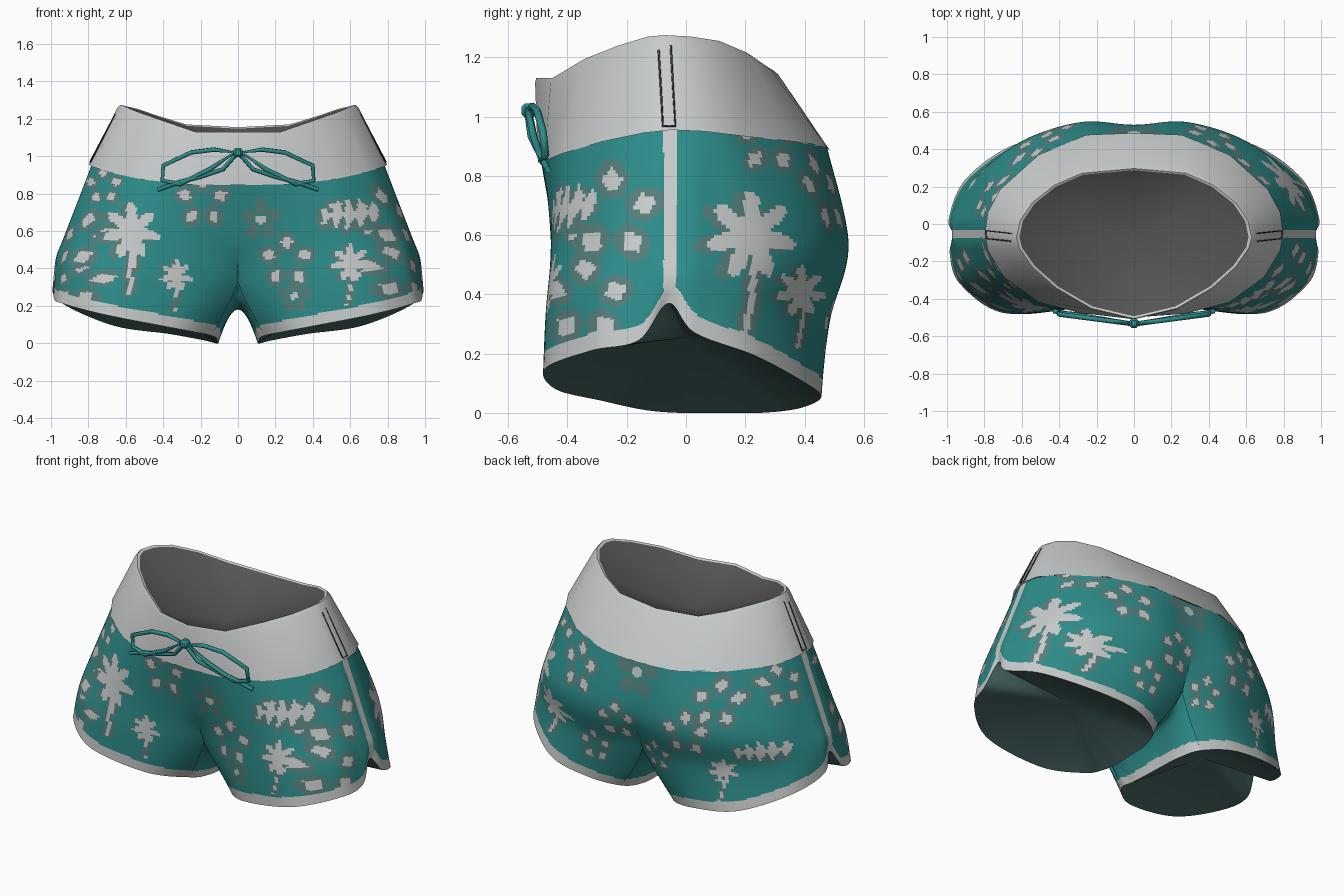
import bpy, bmesh, math
from mathutils import Vector as V

if "Cube" in bpy.data.objects:
    bpy.data.objects.remove(bpy.data.objects["Cube"])

def mat(name, r, g, b):
    m = bpy.data.materials.new(name)
    m.diffuse_color = (r, g, b, 1)
    m.use_nodes = True
    m.node_tree.nodes["Principled BSDF"].inputs["Base Color"].default_value = m.diffuse_color
    return m

TEAL = mat("teal cloth", 0.026, 0.265, 0.255)
GREY = mat("muted teal print", 0.09, 0.21, 0.20)
WHITE = mat("pale grey trim", 0.58, 0.60, 0.60)
LEGIN = mat("dark teal lining", 0.07, 0.145, 0.142)
WAISTIN = mat("dark grey lining", 0.09, 0.09, 0.09)
SEAM = mat("seam grey", 0.06, 0.06, 0.06)

# Half rings, front centre -> side -> back centre (legs carry on round the inner thigh)
TOP = [(0, -.51, 1.13), (.23, -.455, 1.13), (.42, -.345, 1.195), (.55, -.23, 1.24), (.62, -.13, 1.27),
       (.635, -.07, 1.275), (.615, .02, 1.27), (.55, .115, 1.255), (.43, .21, 1.215), (.28, .275, 1.17), (0, .30, 1.155)]
WAIST = [(0, -.49, .85), (.27, -.47, .855), (.5, -.41, .88), (.68, -.28, .92), (.765, -.14, .95), (.78, -.05, .96),
         (.765, .06, .955), (.7, .18, .94), (.5, .36, .92), (.25, .465, .9), (0, .475, .89)]
HIP = [(0, -.43, .55), (.3, -.455, .56), (.6, -.435, .57), (.83, -.29, .58), (.91, -.15, .58), (.925, -.05, .58),
       (.91, .06, .58), (.79, .28, .58), (.58, .45, .57), (.28, .545, .57), (0, .53, .57)]
THIGH = [(0, -.345, .33), (.26, -.44, .34), (.64, -.465, .36), (.89, -.32, .40), (.96, -.14, .43), (.97, -.05, .46),
         (.965, .05, .43), (.87, .23, .36), (.62, .40, .33), (.29, .485, .31), (0, .435, .32),
         (0, .32, .215), (0, .12, .185), (0, -.08, .185), (0, -.25, .215)]
HEM = [(.14, -.28, .04), (.34, -.44, .08), (.70, -.475, .15), (.93, -.32, .21), (.985, -.16, .245), (.965, -.06, .37),
       (.99, .03, .27), (.9, .24, .19), (.65, .42, .09), (.37, .455, .05), (.18, .38, .015),
       (.12, .25, 0), (.11, .1, 0), (.105, -.02, 0), (.11, -.14, .01)]
N = 16  # fine steps per column

def cr(a, b, c, d, t):
    return 0.5 * (2*b + (c-a)*t + (2*a - 5*b + 4*c - d)*t*t + (3*b - a - 3*c + d)*t**3)

def dense(ring, closed):
    p = [V(q) for q in ring]
    flip = lambda q: V((-q.x, q.y, q.z))
    n = len(p)
    ext = [p[-1]] + p + [p[0], p[1]] if closed else [flip(p[1])] + p + [flip(p[-2])]
    out = [cr(*ext[i:i+4], k/N) for i in range(n if closed else n-1) for k in range(N)]
    return out if closed else out + [p[-1]]

def finish(bm, name, mats, angle=40):
    me = bpy.data.meshes.new(name)
    bm.to_mesh(me)
    bm.free()
    for m in mats:
        me.materials.append(m)
    me.polygons.foreach_set("use_smooth", [True] * len(me.polygons))
    me.set_sharp_from_angle(angle=math.radians(angle))
    ob = bpy.data.objects.new(name, me)
    bpy.context.collection.objects.link(ob)
    return ob

# Printed motifs: each returns 2 for pale, 1 for muted, 0 for none, in units of its radius
def flower(u, v):
    rho, th = math.hypot(u, v), math.atan2(v, u) - math.pi/2
    d = (th + math.pi/5) % (2*math.pi/5) - math.pi/5
    x, y = rho*math.cos(d) - .72, rho*math.sin(d)
    if abs(x) + abs(y)*1.1 < .27:
        return 2
    return 1 if math.hypot(x*.85, y) < .36 and rho > .32 else 0

def dull_flower(u, v):
    return min(1, flower(u, v)) if math.hypot(u, v) > .25 else 2

def star(u, v):
    return math.hypot(u, v) < .42 + .6*abs(math.cos(3.5*(math.atan2(v, u) - math.pi/2)))**1.5

def palm(u, v):
    stem = abs(u + .05*v*v - .1) if -2.3 < v < 0 else 9
    if star(u, v) or stem < .08:
        return 2
    return 1 if star((u+.25)/1.05, (v+.05)/1.05) or stem < .24 else 0

def leaf(u, v):
    w = (.3 + .22*math.cos(u*14 + 3*abs(v))) * (1.05 - .5*u*u)
    return 2 if abs(u) < 1 and abs(v - .1*u) < w else 1 if abs(u+.1) < 1.1 and abs(v+.15) < .4 else 0

VIEWS = {"F": (V((1, 0, 0)), V((0, -1, 0))), "B": (V((-1, 0, 0)), V((0, 1, 0))),
         "R": (V((0, 1, 0)), V((1, 0, 0))), "L": (V((0, -1, 0)), V((-1, 0, 0)))}
MOTIFS = [("F", palm, -.57, .6, .15), ("F", palm, -.33, .36, .085), ("F", flower, -.19, .76, .14),
          ("F", dull_flower, .12, .66, .1), ("F", flower, .26, .44, .14), ("F", leaf, .6, .69, .15),
          ("F", palm, .6, .43, .1), ("F", dull_flower, .3, .25, .08), ("F", flower, -.72, .84, .1),
          ("R", flower, -.25, .67, .16), ("R", flower, -.42, .66, .1), ("R", flower, -.34, .38, .15),
          ("R", palm, .22, .6, .15), ("R", palm, .39, .41, .085), ("R", flower, .28, .92, .11),
          ("L", flower, .28, .55, .15), ("L", flower, .36, .32, .12),
          ("L", flower, -.15, .82, .12), ("B", flower, -.42, .74, .14), ("B", flower, -.12, .5, .12),
          ("B", flower, -.3, .28, .11), ("B", dull_flower, 0, .82, .13), ("B", flower, .36, .54, .14),
          ("B", flower, .52, .74, .14), ("B", leaf, .76, .46, .12), ("B", palm, .56, .32, .08),
          ("B", flower, .13, .33, .1)]

def print_index(c, n):
    for view, fn, u, v, r in MOTIFS:
        axis, out = VIEWS[view]
        du, dv = (c.dot(axis) - u)/r, (c.z - v)/r
        if abs(du) < 1.4 and -2.6 < dv < 1.4 and n.dot(out) > .2 and c.dot(out) > 0:
            k = fn(du, dv)
            if k:
                return k
    return 0

# Shorts body: two mirrored halves, leg openings closed by a sunken lining
bm = bmesh.new()
white_faces, lining = [], []
A, B, C, D = dense(WAIST, False), dense(HIP, False), dense(THIGH, True), dense(HEM, True)
n_out, n_all = len(A), len(C)
for s in (1, -1):
    def vert(p):
        return bm.verts.new((s*max(p.x, 0), p.y, p.z))
    def skin(r0, r1, closed):
        n = len(r0)
        return [bm.faces.new((r0[j], r0[(j+1) % n], r1[(j+1) % n], r1[j])) for j in range(n if closed else n-1)]
    def inner(j, t):  # arch of the inner thigh
        p = C[j].lerp(D[j], t)
        p.x = C[j].x + (D[j].x - C[j].x) * t**.55
        return p
    seq = [[vert(p) for p in A]]
    for a, steps in ((0, 30), (1, 22)):
        for k in range(1, steps + 1):
            row = []
            for j in range(n_out):
                q = (A[j], A[j], B[j], C[j]) if a == 0 else (A[j], B[j], C[j], D[j])
                row.append(vert(cr(*q, k/steps)))
            seq.append(row)
    for r0, r1 in zip(seq, seq[1:]):
        skin(r0, r1, False)
    leg = [seq[-1] + [vert(p) for p in C[n_out:]]]
    for k in range(1, 29):
        t = k/28
        leg.append([vert(cr(B[j], C[j], D[j], D[j], t) if j < n_out else inner(j, t)) for j in range(n_all)])
    for r0, r1 in zip(leg, leg[1:]):
        for j, f in enumerate(skin(r0, r1, True)):
            if (f.calc_center_median() - leg[-1][j].co).length < .06:
                white_faces.append(f)
    mid = sum(D, V()) / n_all
    centre = bm.verts.new((s*mid.x, mid.y, mid.z + .14))
    rim = leg[-1]
    lining += [bm.faces.new((rim[j], rim[(j+1) % n_all], centre)) for j in range(n_all)]
bmesh.ops.remove_doubles(bm, verts=[v for v in bm.verts if abs(v.co.x) < 1e-5], dist=1e-5)
bmesh.ops.recalc_face_normals(bm, faces=bm.faces)
white_faces, lining = set(white_faces), set(lining)
for f in bm.faces:
    c = f.calc_center_median()
    if f in lining:
        f.material_index = 3
    elif f in white_faces or (abs(c.x) > .7 and abs(c.y + .055) < .021):
        f.material_index = 2
    else:
        f.material_index = print_index(c, f.normal)
finish(bm, "shorts_body", [TEAL, GREY, WHITE, LEGIN], 50)

# Waistband: flared band with a soft lip and a sunken dark lining
def full(ring):
    return [V(p) for p in ring] + [V((-x, y, z)) for x, y, z in ring[-2:0:-1]]
def scaled(ring, k, dz):
    return [V((p.x*k, (p.y + .05)*k - .05, p.z + dz)) for p in ring]
waist, top = full(WAIST), full(TOP)
lip = scaled(waist, 1.022, -.005)
bm = bmesh.new()
rows = [[bm.verts.new(p) for p in r] for r in (
    scaled(waist, .98, .01), lip, [a.lerp(b, .08) for a, b in zip(lip, top)],
    [a.lerp(b, .93) + V((0, 0, .004)) for a, b in zip(lip, top)], scaled(top, .99, 0), scaled(top, .965, -.008))]
n = len(top)
for r0, r1 in zip(rows, rows[1:]):
    for j in range(n):
        bm.faces.new((r0[j], r0[(j+1) % n], r1[(j+1) % n], r1[j]))
centre = bm.verts.new((0, -.1, 1.0))
for j in range(n):
    bm.faces.new((rows[-1][j], rows[-1][(j+1) % n], centre)).material_index = 1
bmesh.ops.recalc_face_normals(bm, faces=bm.faces)
finish(bm, "waistband", [WHITE, WAISTIN], 60)

# Cords and seam lines
def tube(name, pts, r, m, closed=False):
    cu = bpy.data.curves.new(name, "CURVE")
    cu.dimensions = "3D"
    cu.bevel_depth, cu.bevel_resolution = r, 1
    sp = cu.splines.new("POLY")
    sp.points.add(len(pts) - 1)
    for q, p in zip(sp.points, pts):
        q.co = (*p, 1)
    sp.use_cyclic_u = closed
    cu.materials.append(m)
    ob = bpy.data.objects.new(name, cu)
    bpy.context.collection.objects.link(ob)

LOOP = [(.02, 1.02), (.13, 1.035), (.25, 1.02), (.4, .95), (.405, .87), (.31, .85), (.15, .93)]
TAIL = [(.01, 1.01), (.08, .93), (.2, .89), (.32, .86), (.43, .82)]
for s, side in ((1, "right"), (-1, "left")):
    bow = lambda pts: [(s*x, -.535 + .13*x + .1*max(0, .95 - z), z) for x, z in pts]
    tube(side + "_bow_loop", bow(LOOP), .013, TEAL, True)
    tube(side + "_bow_tail", bow(TAIL), .012, TEAL)
    tube(side + "_band_seam", [(s*.655, -.092, 1.225), (s*.789, -.078, .968), (s*.792, -.036, .968),
                               (s*.649, -.052, 1.24)], .004, SEAM)

# Bow knot
bm = bmesh.new()
bmesh.ops.create_cube(bm, size=.05)
bmesh.ops.bevel(bm, geom=bm.edges[:], offset=.012, segments=1, affect="EDGES")
finish(bm, "bow_knot", [TEAL]).location = (0, -.53, 1.02)
